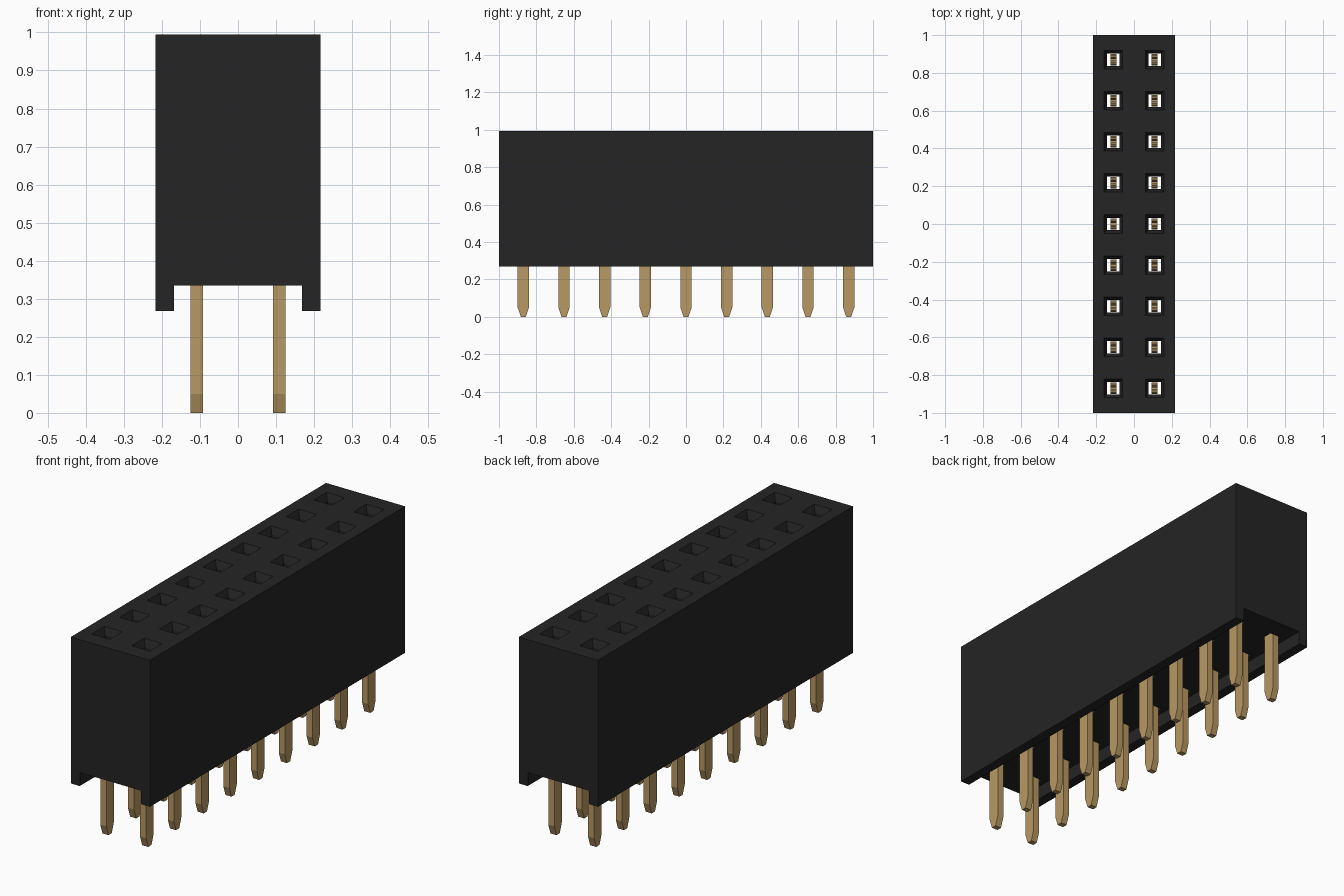
import bpy, bmesh

if "Cube" in bpy.data.objects:
    bpy.data.objects.remove(bpy.data.objects["Cube"])

PITCH, ROWS, COL_X = 0.2175, 9, 0.109
TOP, BOTTOM, CHANNEL = 0.994, 0.268, 0.335


def material(name, rgb):
    m = bpy.data.materials.new(name)
    m.diffuse_color = (*rgb, 1.0)
    m.use_nodes = True
    m.node_tree.nodes["Principled BSDF"].inputs["Base Color"].default_value = m.diffuse_color
    return m


black = material("black plastic", (0.018, 0.018, 0.018))
gold = material("gold metal", (0.48, 0.32, 0.125))


def finish(name, bm, mat):
    bmesh.ops.recalc_face_normals(bm, faces=bm.faces)
    mesh = bpy.data.meshes.new(name)
    bm.to_mesh(mesh)
    bm.free()
    mesh.materials.append(mat)
    ob = bpy.data.objects.new(name, mesh)
    bpy.context.collection.objects.link(ob)
    return ob


def loft(bm, rings):
    """Closed solid through a list of rings with equal point counts."""
    vs = [[bm.verts.new(p) for p in r] for r in rings]
    n = len(vs[0])
    for a, b in zip(vs, vs[1:]):
        for i in range(n):
            j = (i + 1) % n
            bm.faces.new((a[i], a[j], b[j], b[i]))
    bm.faces.new(vs[0][::-1])
    bm.faces.new(vs[-1])


def square(x, y, h, z):
    return [(x - h, y - h, z), (x + h, y - h, z), (x + h, y + h, z), (x - h, y + h, z)]


spots = [(s * COL_X, (i - (ROWS - 1) / 2) * PITCH) for s in (-1, 1) for i in range(ROWS)]

# Housing: block with an open channel along its underside
W, C = 0.217, 0.168
section = [(-W, BOTTOM), (-C, BOTTOM), (-C, CHANNEL), (C, CHANNEL),
           (C, BOTTOM), (W, BOTTOM), (W, TOP), (-W, TOP)]
bm = bmesh.new()
loft(bm, [[(x, y, z) for x, z in section] for y in (-1, 1)])
housing = finish("housing", bm, black)

# Sockets: square through holes with a tapered mouth
bm = bmesh.new()
for x, y in spots:
    loft(bm, [square(x, y, 0.033, 0.2), square(x, y, 0.033, TOP - 0.035),
              square(x, y, 0.049, TOP), square(x, y, 0.049, TOP + 0.05)])
cutter = finish("socket_cutter", bm, black)
cutter.hide_render = True
mod = housing.modifiers.new("sockets", "BOOLEAN")
mod.operation = "DIFFERENCE"
mod.solver = "EXACT"
mod.object = cutter
bpy.context.view_layer.objects.active = housing
bpy.ops.object.modifier_apply(modifier=mod.name)
bpy.data.objects.remove(cutter)

# Pins: flat strip with a tapered tip and a spring fork inside the housing
half = [(0.013, 0.0), (0.03, 0.05), (0.03, 0.5), (0.013, 0.74),
        (0.022, 0.8), (0.014, 0.8), (0.004, 0.74), (0.014, 0.5)]
outline = half + [(-y, z) for y, z in reversed(half)]
bm = bmesh.new()
for x, y in spots:
    loft(bm, [[(x + dx, y + py, z) for py, z in outline] for dx in (-0.0165, 0.0165)])
finish("contact_pins", bm, gold)
